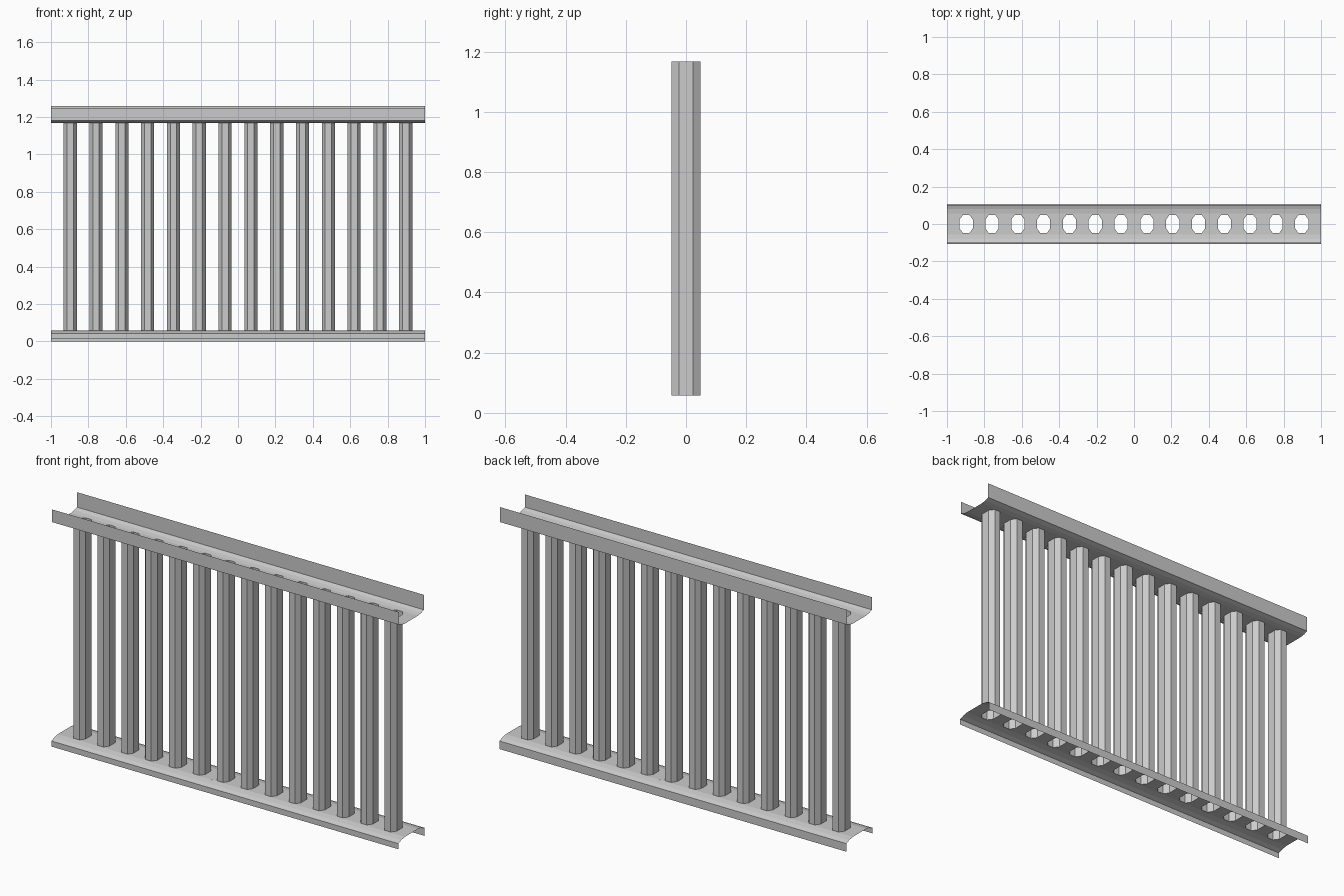
import bpy, bmesh

if "Cube" in bpy.data.objects:
    bpy.data.objects.remove(bpy.data.objects["Cube"])

# Shared layout
BARS = 14
PITCH = 0.138
XS = [(i - (BARS - 1) / 2) * PITCH for i in range(BARS)]
HX, HY = 0.035, 0.049      # half size of the octagonal tube
CX, CY = 0.017, 0.024      # where its corner facets begin
FLAT = 0.055               # half width of the flat web of each rail
Z_LOW, Z_HIGH = 0.057, 1.168
OCT = [(HX, -CY), (HX, CY), (CX, HY), (-CX, HY),
       (-HX, CY), (-HX, -CY), (-CX, -HY), (CX, -HY)]


def finish(bm, name):
    bmesh.ops.remove_doubles(bm, verts=bm.verts, dist=1e-5)
    bmesh.ops.recalc_face_normals(bm, faces=bm.faces)
    mesh = bpy.data.meshes.new(name)
    bm.to_mesh(mesh)
    bm.free()
    ob = bpy.data.objects.new(name, mesh)
    bpy.context.collection.objects.link(ob)
    return ob


def face(bm, pts):
    bm.faces.new([bm.verts.new(p) for p in pts])


def rail(name, z, front, back):
    """Sheet metal rail: pierced flat web with curved shoulders and flanges."""
    bm = bmesh.new()
    # Web, one cell with an octagonal hole per bar
    for i, x in enumerate(XS):
        x0 = -1 if i == 0 else x - PITCH / 2
        x1 = 1 if i == BARS - 1 else x + PITCH / 2
        hole = [(x + a, b, z) for a, b in OCT]
        rim = [(x1, -CY, z), (x1, CY, z), (x + CX, FLAT, z), (x - CX, FLAT, z),
               (x0, CY, z), (x0, -CY, z), (x - CX, -FLAT, z), (x + CX, -FLAT, z)]
        corner = {1: (x1, FLAT, z), 3: (x0, FLAT, z),
                  5: (x0, -FLAT, z), 7: (x1, -FLAT, z)}
        for k in range(8):
            n = (k + 1) % 8
            outer = [rim[k]] + ([corner[k]] if k in corner else []) + [rim[n]]
            face(bm, [hole[k]] + outer + [hole[n]])
    # Shoulders and flanges
    for side, prof in ((-1, front), (1, back)):
        pts = [(FLAT, z)] + prof
        for (ya, za), (yb, zb) in zip(pts, pts[1:]):
            face(bm, [(-1, side * ya, za), (1, side * ya, za),
                      (1, side * yb, zb), (-1, side * yb, zb)])
    return finish(bm, name)


# Rails: the front flanges are slightly shorter than the back ones
top = [(0.08, 1.172), (0.102, 1.18)]
rail("top_rail", Z_HIGH, top + [(0.102, 1.246)], top + [(0.102, 1.258)])
low = [(0.085, 0.051), (0.108, 0.042)]
rail("bottom_rail", Z_LOW, low + [(0.108, 0.013)], low + [(0.108, 0.0)])

# Upright open-ended tubes
for i, x in enumerate(XS):
    bm = bmesh.new()
    for k in range(8):
        (a, b), (c, d) = OCT[k], OCT[(k + 1) % 8]
        face(bm, [(x + a, b, Z_LOW), (x + c, d, Z_LOW),
                  (x + c, d, Z_HIGH), (x + a, b, Z_HIGH)])
    finish(bm, f"upright_bar_{i + 1}")
